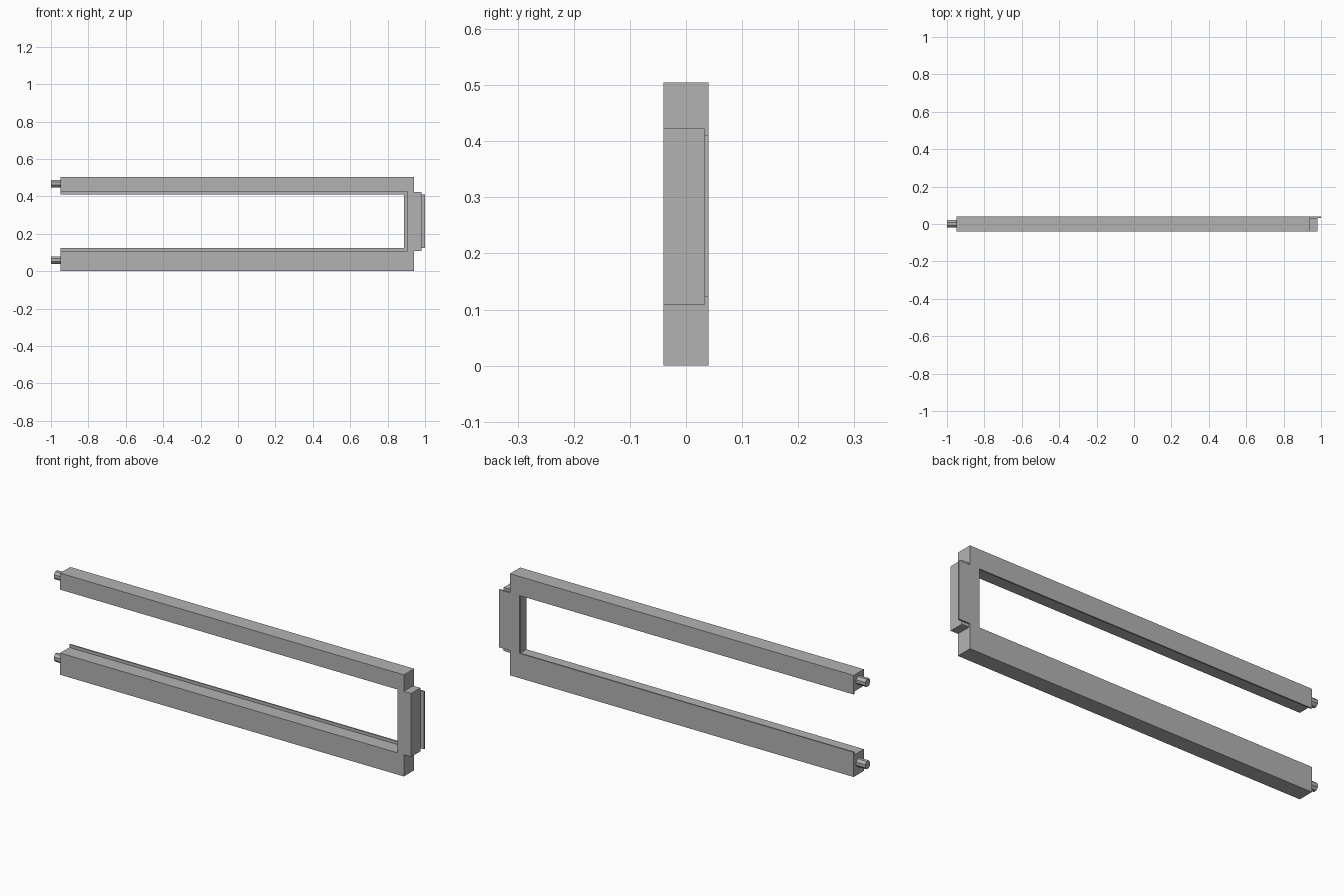
import bpy
import bmesh
from math import pi
from mathutils import Matrix

cube = bpy.data.objects.get("Cube")
if cube:
    bpy.data.objects.remove(cube, do_unlink=True)

# One plain grey
grey = bpy.data.materials.new("plain grey")
grey.use_nodes = True
colour = (0.45, 0.45, 0.45, 1)
grey.diffuse_color = colour
grey.node_tree.nodes["Principled BSDF"].inputs["Base Color"].default_value = colour

FRONT, STEP, BACK = -0.04, 0.033, 0.04    # depth of front, rebate and back
LEFT_END, RIGHT_END = -0.95, 0.94         # rail ends


def finish(name, bm):
    mesh = bpy.data.meshes.new(name)
    bmesh.ops.recalc_face_normals(bm, faces=bm.faces)
    bm.to_mesh(mesh)
    bm.free()
    mesh.materials.append(grey)
    obj = bpy.data.objects.new(name, mesh)
    bpy.context.collection.objects.link(obj)
    return obj


def extrude_profile(name, points, direction):
    bm = bmesh.new()
    face = bm.faces.new([bm.verts.new(p) for p in points])
    ext = bmesh.ops.extrude_face_region(bm, geom=[face])
    verts = [v for v in ext["geom"] if isinstance(v, bmesh.types.BMVert)]
    bmesh.ops.translate(bm, verts=verts, vec=direction)
    return finish(name, bm)


def rail(name, outer, inner, lip):
    # Bar with a thin lip along its back inner edge
    section = [(FRONT, outer), (BACK, outer), (BACK, lip),
               (STEP, lip), (STEP, inner), (FRONT, inner)]
    extrude_profile(name, [(LEFT_END, y, z) for y, z in section],
                    (RIGHT_END - LEFT_END, 0, 0))


def peg(name, z):
    # Eight-sided peg on the rail end
    bm = bmesh.new()
    place = (Matrix.Translation((-0.97, 0.001, z)) @ Matrix.Rotation(pi / 2, 4, "Y")
             @ Matrix.Rotation(pi / 8, 4, "Z"))
    bmesh.ops.create_cone(bm, cap_ends=True, segments=8, radius1=0.021,
                          radius2=0.021, depth=0.06, matrix=place)
    finish(name, bm)


# Rails and their pegs
rail("bottom_rail", 0.0, 0.108, 0.123)
rail("top_rail", 0.505, 0.423, 0.41)
peg("bottom_peg", 0.059)
peg("top_peg", 0.468)

# Upright between the rails, with a wider thin flange at the back
stile = [(0.905, FRONT), (0.98, FRONT), (0.98, STEP), (0.905, STEP)]
extrude_profile("end_stile", [(x, y, 0.108) for x, y in stile], (0, 0, 0.315))
flange = [(0.888, STEP), (1.0, STEP), (1.0, BACK), (0.888, BACK)]
extrude_profile("stile_flange", [(x, y, 0.123) for x, y in flange], (0, 0, 0.287))
